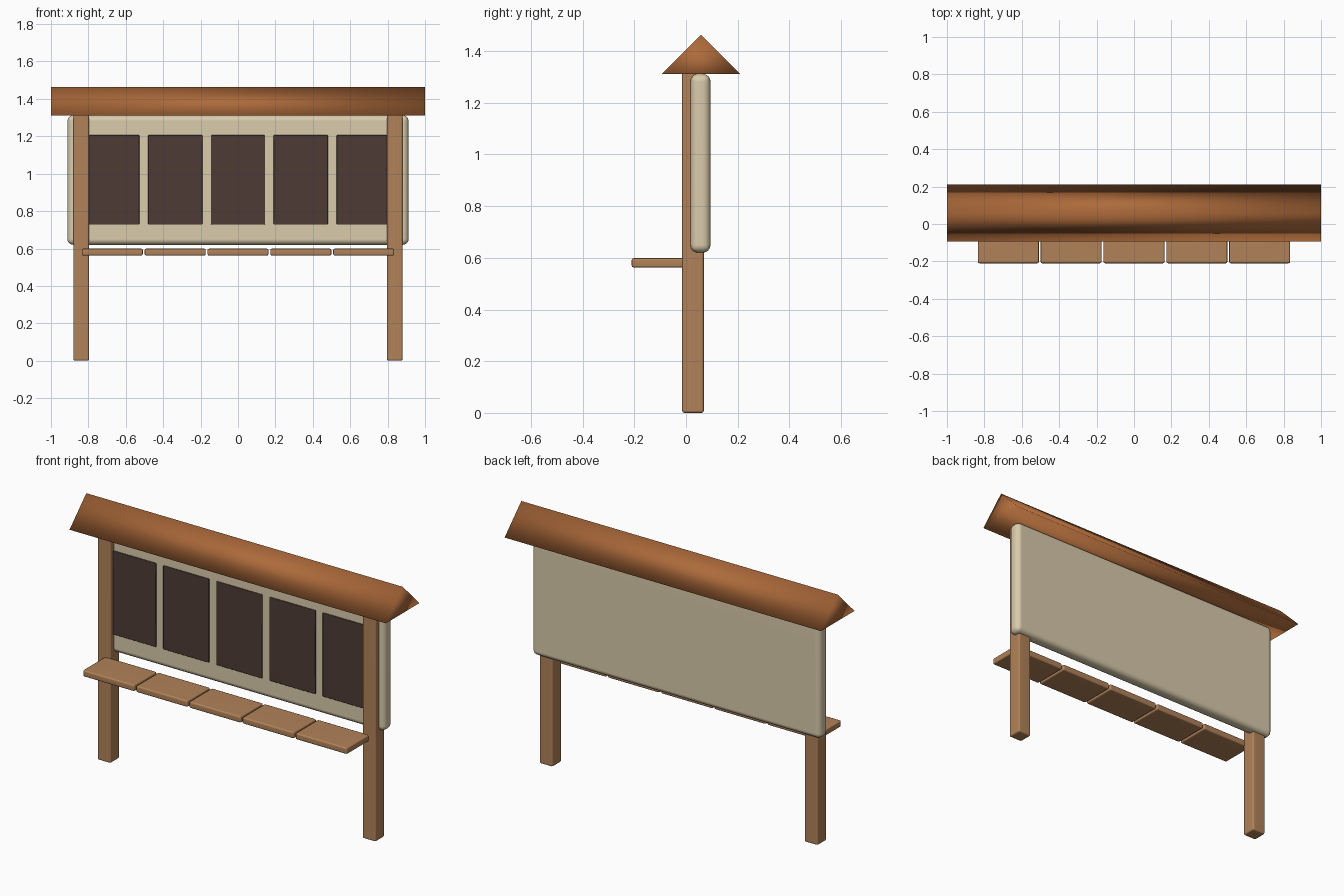
import bpy, bmesh, math

if "Cube" in bpy.data.objects:
    bpy.data.objects.remove(bpy.data.objects["Cube"])


def material(name, rgb):
    m = bpy.data.materials.new(name)
    m.diffuse_color = (*rgb, 1)
    m.use_nodes = True
    m.node_tree.nodes["Principled BSDF"].inputs["Base Color"].default_value = m.diffuse_color
    return m


ROOF = material("roof red brown", (0.42, 0.145, 0.043))
WOOD = material("light wood", (0.44, 0.225, 0.10))
BOARD = material("cream board", (0.70, 0.60, 0.41))
PANEL = material("dark panel", (0.075, 0.044, 0.036))


def finish(name, bm, mat):
    bmesh.ops.recalc_face_normals(bm, faces=bm.faces)
    me = bpy.data.meshes.new(name)
    bm.to_mesh(me)
    bm.free()
    me.materials.append(mat)
    ob = bpy.data.objects.new(name, me)
    bpy.context.collection.objects.link(ob)
    return ob


def box(name, x, y, z, mat, bevel, segments=2):
    """Rounded box from (low, high) ranges on each axis."""
    bm = bmesh.new()
    bmesh.ops.create_cube(bm, size=1)
    for v in bm.verts:
        for i, (lo, hi) in enumerate((x, y, z)):
            v.co[i] = lo if v.co[i] < 0 else hi
    bmesh.ops.bevel(bm, geom=bm.edges[:], offset=bevel, segments=segments,
                    profile=0.5, affect='EDGES')
    for f in bm.faces:
        f.smooth = True
    ob = finish(name, bm, mat)
    mod = ob.modifiers.new("weighted normals", 'WEIGHTED_NORMAL')
    mod.keep_sharp = True
    return ob


# Posts
for side, name in ((-1, "left_post"), (1, "right_post")):
    c = side * 0.838
    box(name, (c - 0.042, c + 0.042), (-0.015, 0.069), (0, 1.32), WOOD, 0.009)

# Back board
box("notice_board", (-0.912, 0.912), (0.017, 0.095), (0.62, 1.312), BOARD, 0.03, 4)

# Five dark panels and five shelf planks
for i in range(5):
    c = (i - 2) * 0.336
    box(f"panel_{i + 1}", (c - 0.145, c + 0.145), (0.009, 0.0185), (0.728, 1.206),
        PANEL, 0.003, 1)
    box(f"shelf_plank_{i + 1}", (c - 0.163, c + 0.163), (-0.21, -0.005),
        (0.562, 0.599), WOOD, 0.008)

# Gabled roof: softly shaded triangular prism
bm = bmesh.new()
profile = [(-0.093, 1.312), (0.21, 1.312), (0.0585, 1.463)]
ends = [[bm.verts.new((x, y, z)) for y, z in profile] for x in (-1, 1)]
for e in ends:
    bm.faces.new(e)
for i in range(3):
    j = (i + 1) % 3
    bm.faces.new((ends[0][i], ends[0][j], ends[1][j], ends[1][i]))
for f in bm.faces:
    f.smooth = True
finish("roof", bm, ROOF)
